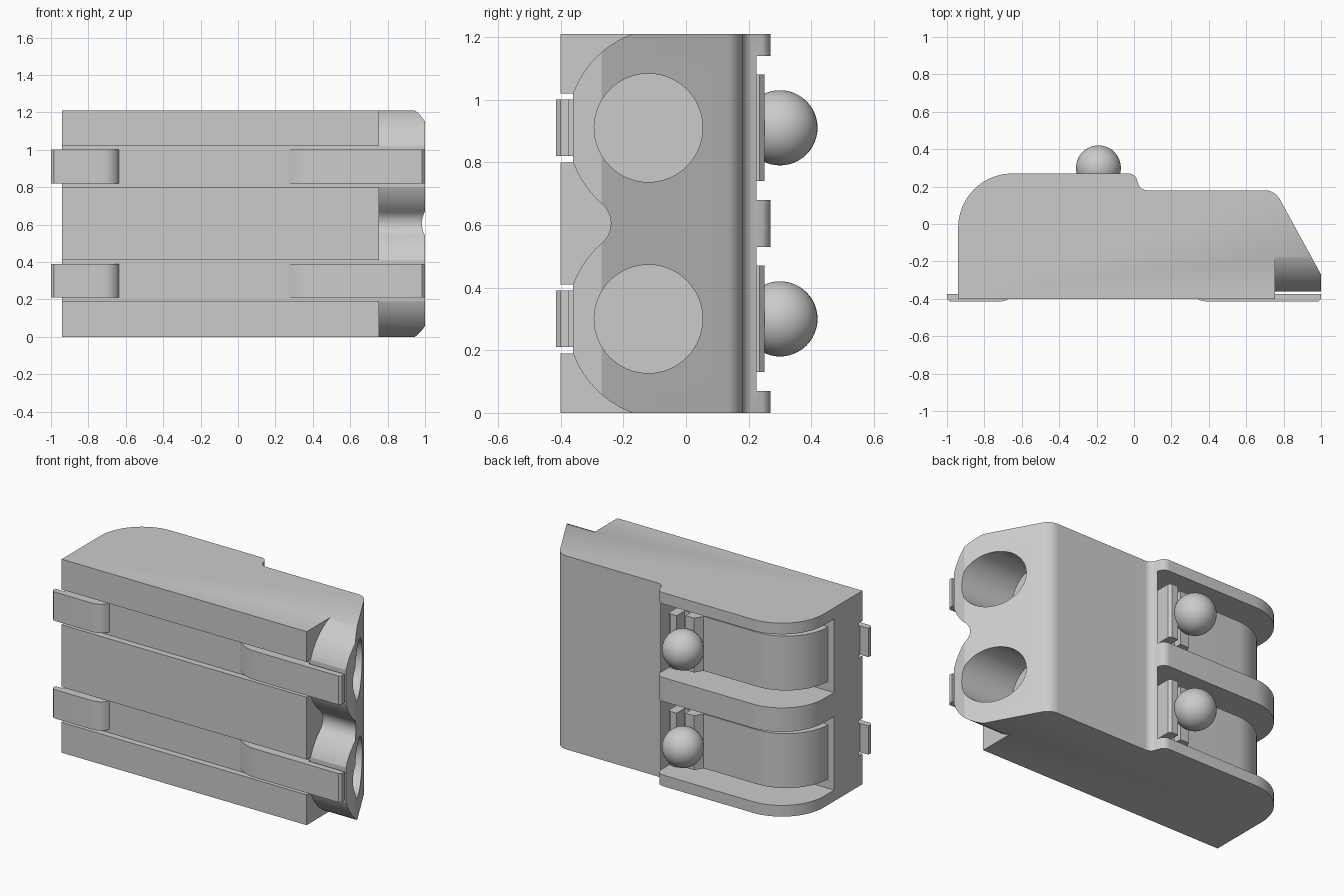
import bpy, bmesh, math

if "Cube" in bpy.data.objects:
    bpy.data.objects.remove(bpy.data.objects["Cube"])

grey = bpy.data.materials.new("plain_grey")
grey.use_nodes = True
COLOUR = (0.6, 0.6, 0.6, 1)
grey.diffuse_color = COLOUR
grey.node_tree.nodes["Principled BSDF"].inputs["Base Color"].default_value = COLOUR

HEIGHT = 1.21
BAYS = {"lower": 0.30, "upper": 0.91}   # centre height of each repeated unit


def arc(cx, cy, r, start, end, n=14):
    """Points on a circular arc, angles in degrees."""
    angles = [math.radians(start + (end - start) * i / n) for i in range(n + 1)]
    return [(cx + r * math.cos(a), cy + r * math.sin(a)) for a in angles]


def prism(name, points, lo, hi, axis="z"):
    """Extrude an outline: (x, y) along z, or (y, z) along x."""
    bm = bmesh.new()
    place = (lambda p, t: (p[0], p[1], t)) if axis == "z" else (lambda p, t: (t, p[0], p[1]))
    low = [bm.verts.new(place(p, lo)) for p in points]
    high = [bm.verts.new(place(p, hi)) for p in points]
    bm.faces.new(low)
    bm.faces.new(high)
    for i in range(len(points)):
        j = (i + 1) % len(points)
        bm.faces.new((low[i], low[j], high[j], high[i]))
    bmesh.ops.recalc_face_normals(bm, faces=bm.faces)
    mesh = bpy.data.meshes.new(name)
    bm.to_mesh(mesh)
    bm.free()
    obj = bpy.data.objects.new(name, mesh)
    bpy.context.collection.objects.link(obj)
    mesh.materials.append(grey)
    return obj


def activate(obj):
    bpy.ops.object.select_all(action="DESELECT")
    obj.select_set(True)
    bpy.context.view_layer.objects.active = obj


def smooth(obj):
    activate(obj)
    bpy.ops.object.shade_smooth_by_angle(angle=math.radians(28))


def cut(target, cutter):
    activate(target)
    mod = target.modifiers.new("cut", "BOOLEAN")
    mod.operation = "DIFFERENCE"
    mod.solver = "EXACT"
    mod.object = cutter
    bpy.ops.object.modifier_apply(modifier=mod.name)
    bpy.data.objects.remove(cutter)


def box_outline(x0, x1, y0, y1):
    return [(x0, y0), (x1, y0), (x1, y1), (x0, y1)]


# Body: plan outline with sloped entry face, back step and rounded corner
outline = [(-0.94, -0.4), (1, -0.4), (1, -0.27)]
outline += arc(0.70, 0.09, 0.09, 28.8, 90)
outline += arc(0.07, 0.23, 0.05, -90, -150, 8)
outline += arc(-0.03, 0.22, 0.05, 30, 90, 8)
outline += arc(-0.65, -0.02, 0.29, 90, 180, 24)
body = prism("body", outline, 0, HEIGHT)

# Scalloped underside of the nose: two lobes with a rounded valley between
scallop = arc(-0.06, BAYS["lower"], 0.32, 270, 130.7, 24)
scallop += arc(-0.322, HEIGHT / 2, 0.082, -49.3, 49.3, 16)[1:-1]
scallop += arc(-0.06, BAYS["upper"], 0.32, 229.3, 90, 24)
scallop += [(-0.06, 1.3), (-0.5, 1.3), (-0.5, -0.1), (-0.06, -0.1)]
cut(body, prism("nose_cutter", scallop, 0.755, 1.1, "x"))

for z in BAYS.values():
    # Front groove, rear lever pocket and round entry hole
    cut(body, prism("groove_cutter", box_outline(-1.1, 1.1, -0.5, -0.36), z - 0.11, z + 0.11))
    cut(body, prism("pocket_cutter", box_outline(-1.1, 0.02, -0.12, 0.4), z - 0.23, z + 0.23))
    cut(body, prism("hole_cutter", arc(-0.12, z, 0.173, 0, 354.375, 63), 0.64, 1.2, "x"))
smooth(body)

# Contact strips in the front grooves
left_strip = [(-0.94, -0.36), (-0.94, -0.375), (-1, -0.375), (-1, -0.4), (-0.985, -0.415)]
left_strip += arc(-0.72, -0.325, 0.09, 270, 338, 8)
left_strip += [(-0.635, -0.355), (-0.7, -0.355)]
ramp = [(0.265 + 0.135 * t, -0.36 - 0.055 * math.sin(t * math.pi / 2))
        for t in (i / 8 for i in range(9))]
right_strip = ramp + [(0.985, -0.415), (1, -0.4), (1, -0.375), (0.75, -0.375),
                      (0.75, -0.355), (0.3, -0.355)]

# Rear lever: lip, slot, raised rest and a swept curved back
lever = [(-0.2, -0.13), (-0.2, 0.1), (-0.05, 0.1), (-0.05, 0.235), (-0.065, 0.25),
         (-0.11, 0.25), (-0.11, 0.17), (-0.15, 0.17), (-0.15, 0.22), (-0.21, 0.22),
         (-0.24, 0.17)]
lever += arc(-0.61, -0.12, 0.29, 90, 180, 24) + [(-0.9, -0.13)]

for bay, z in BAYS.items():
    smooth(prism(bay + "_strip_right_end", left_strip, z - 0.09, z + 0.09))
    smooth(prism(bay + "_strip_left_end", right_strip, z - 0.09, z + 0.09))
    smooth(prism(bay + "_lever", lever, z - 0.17, z + 0.17))
    # Ball knob on the lever
    bpy.ops.mesh.primitive_uv_sphere_add(segments=40, ring_count=24, radius=0.12,
                                         location=(-0.19, 0.3, z))
    knob = bpy.context.object
    knob.name = bay + "_ball_knob"
    knob.data.materials.append(grey)
    smooth(knob)
